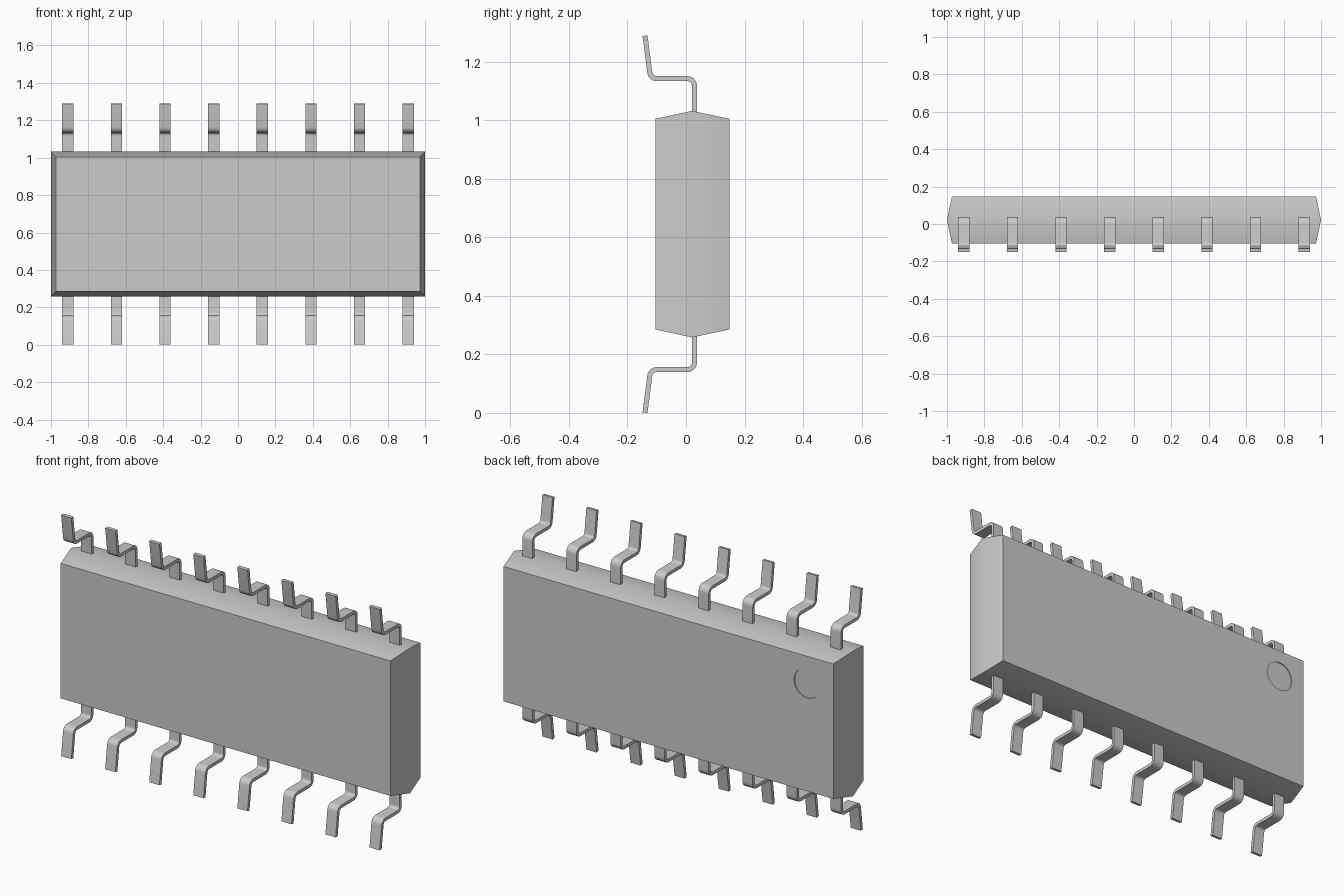
import bpy
import bmesh
import math
from mathutils import Vector

cube = bpy.data.objects.get("Cube")
if cube:
    bpy.data.objects.remove(cube, do_unlink=True)

MID_Z = 0.645          # height of the body's centre line
LEAD_COUNT = 8
LEAD_PITCH = 0.26
LEAD_WIDTH = 0.06
LEAD_THICK = 0.017


def make_material(name, rgb):
    mat = bpy.data.materials.new(name)
    mat.use_nodes = True
    mat.diffuse_color = (*rgb, 1)
    mat.node_tree.nodes["Principled BSDF"].inputs["Base Color"].default_value = (*rgb, 1)
    return mat


grey = make_material("light grey", (0.6, 0.6, 0.6))


def mesh_from(bm, name):
    bmesh.ops.recalc_face_normals(bm, faces=bm.faces)
    mesh = bpy.data.meshes.new(name)
    bm.to_mesh(mesh)
    bm.free()
    mesh.materials.append(grey)
    return mesh


def add_object(name, mesh, location=(0, 0, 0)):
    obj = bpy.data.objects.new(name, mesh)
    obj.location = location
    bpy.context.collection.objects.link(obj)
    return obj


def make_active(obj):
    bpy.ops.object.select_all(action="DESELECT")
    obj.select_set(True)
    bpy.context.view_layer.objects.active = obj


def smooth(obj):
    make_active(obj)
    bpy.ops.object.shade_smooth_by_angle(angle=math.radians(30))


# Join four-cornered rings into a closed solid
def loft(rings, name):
    bm = bmesh.new()
    rings = [[bm.verts.new(co) for co in ring] for ring in rings]
    for a, b in zip(rings, rings[1:]):
        for i in range(4):
            j = (i + 1) % 4
            bm.faces.new((a[i], a[j], b[j], b[i]))
    bm.faces.new(rings[0])
    bm.faces.new(rings[-1])
    return mesh_from(bm, name)


# Body: rectangular rings, widest at the parting line
def body_mesh():
    rings = []
    for y, inset in ((-0.105, 0.027), (0.021, 0), (0.148, 0.027)):
        w, h = 1 - inset, 0.387 - inset
        rings.append([(sx * w, y, MID_Z + sz * h)
                      for sx, sz in ((-1, -1), (1, -1), (1, 1), (-1, 1))])
    return loft(rings, "body")


# Lead centre line with rounded bends, in (y, z)
def rounded_path(points, radius, steps=6):
    path = [points[0]]
    for prev, corner, nxt in zip(points, points[1:], points[2:]):
        a, b = (prev - corner).normalized(), (nxt - corner).normalized()
        half = math.acos(a.dot(b)) / 2
        centre = corner + (a + b).normalized() * radius / math.sin(half)
        reach = radius / math.tan(half)
        start, end = corner + a * reach - centre, corner + b * reach - centre
        for k in range(steps + 1):
            path.append(centre + start.lerp(end, k / steps).normalized() * radius)
    return path + [points[-1]]


# Lead: flat strip swept along the centre line, optionally flipped to the top
def lead_mesh(name, flip):
    corners = [Vector(p) for p in ((0.029, 0.3), (0.029, 0.148),
                                   (-0.121, 0.148), (-0.14, 0.001))]
    path = rounded_path(corners, 0.024)
    rings = []
    for i, p in enumerate(path):
        t = (path[min(i + 1, len(path) - 1)] - path[max(i - 1, 0)]).normalized()
        n = Vector((-t.y, t.x)) * LEAD_THICK / 2
        ring = []
        for side, x in ((1, -1), (1, 1), (-1, 1), (-1, -1)):
            q = p + n * side
            z = 2 * MID_Z - q.y if flip else q.y
            ring.append((x * LEAD_WIDTH / 2, q.x, z))
        rings.append(ring)
    return loft(rings, name)


body = add_object("body", body_mesh())

# Shallow round orientation dimple cut in the back face
bm = bmesh.new()
bmesh.ops.create_cone(bm, cap_ends=True, segments=48, radius1=0.078,
                      radius2=0.078, depth=0.04)
cutter = add_object("dimple_cutter", mesh_from(bm, "dimple_cutter"), (-0.82, 0.163, 0.86))
cutter.rotation_euler.x = math.pi / 2
cutter.hide_render = True
cut = body.modifiers.new("dimple", "BOOLEAN")
cut.operation = "DIFFERENCE"
cut.solver = "EXACT"
cut.object = cutter
make_active(body)
bpy.ops.object.modifier_apply(modifier=cut.name)
bpy.data.objects.remove(cutter, do_unlink=True)
smooth(body)

# Two rows of leads sharing one mesh per row
for row, flip in (("bottom", False), ("top", True)):
    mesh = lead_mesh(row + "_lead", flip)
    for i in range(LEAD_COUNT):
        x = (i - (LEAD_COUNT - 1) / 2) * LEAD_PITCH
        lead = add_object(f"{row}_lead_{i + 1}", mesh, (x, 0, 0))
    smooth(lead)
